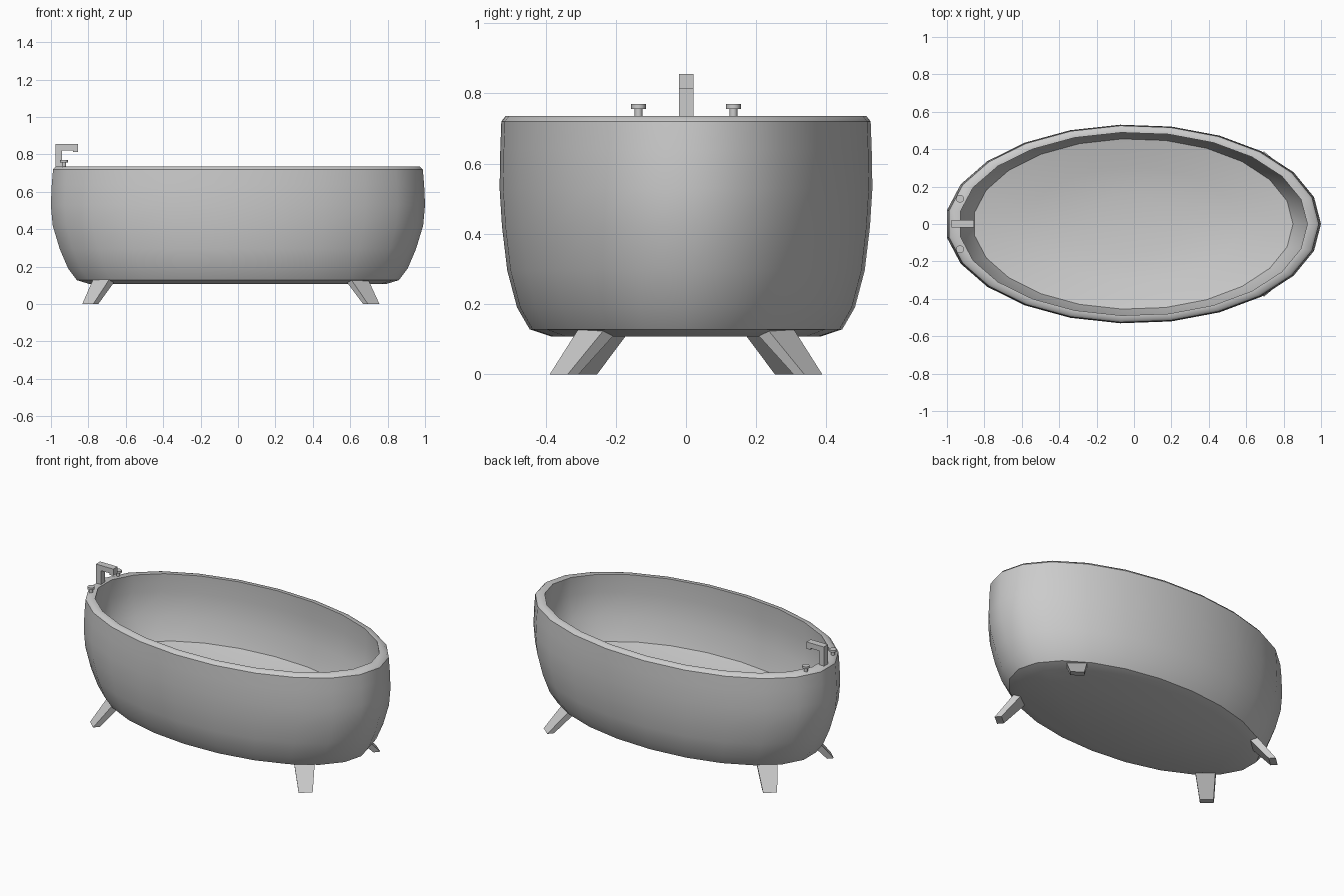
import bpy, bmesh
from math import cos, sin, pi
from mathutils import Vector

if "Cube" in bpy.data.objects:
    bpy.data.objects.remove(bpy.data.objects["Cube"])

SIDES = 23


def new_object(name, bm):
    bmesh.ops.recalc_face_normals(bm, faces=bm.faces)
    mesh = bpy.data.meshes.new(name)
    bm.to_mesh(mesh)
    bm.free()
    ob = bpy.data.objects.new(name, mesh)
    bpy.context.collection.objects.link(ob)
    return ob


def lathe(name, profile, sides, centre=(0, 0), sharp_rings=()):
    """Stack of elliptical rings (rx, ry, z), capped at both ends."""
    bm = bmesh.new()
    rings = [[bm.verts.new((centre[0] + rx * cos(2 * pi * i / sides),
                            centre[1] + ry * sin(2 * pi * i / sides), z))
              for i in range(sides)] for rx, ry, z in profile]
    for a, b in zip(rings, rings[1:]):
        for i in range(sides):
            j = (i + 1) % sides
            bm.faces.new((a[i], a[j], b[j], b[i]))
    bm.faces.new(rings[0][::-1])
    bm.faces.new(rings[-1])
    for f in bm.faces:
        f.smooth = True
    for k in sharp_rings:
        for i in range(sides):
            bm.edges.get((rings[k][i], rings[k][(i + 1) % sides])).smooth = False
    return new_object(name, bm)


# Tub: outer shell from the base up, over the rim, down the bulging
# inner wall to the dished basin floor
tub_profile = [
    (0.80, 0.386, 0.108), (0.865, 0.446, 0.128), (0.912, 0.482, 0.19),
    (0.957, 0.510, 0.295), (0.995, 0.525, 0.42), (1.005, 0.532, 0.53),
    (1.000, 0.530, 0.64), (0.993, 0.527, 0.720), (0.978, 0.515, 0.735),
    (0.932, 0.490, 0.735), (0.942, 0.496, 0.62), (0.924, 0.489, 0.47),
    (0.855, 0.456, 0.335), (0.57, 0.304, 0.295), (0.28, 0.152, 0.272),
]
lathe("tub", tub_profile, SIDES, (-0.005, 0), (1, 7, 9, 12))


# Legs: tapered, splayed blocks
def leg(name, top, foot, out):
    out = Vector((*out, 0)).normalized()
    side = Vector((-out.y, out.x, 0))
    top, foot = Vector(top), Vector(foot)
    top = top + (top - foot) * 0.15         # sink the top into the tub
    bm = bmesh.new()
    loops = []
    for c, w, t in ((foot, 0.08, 0.04), (top, 0.12, 0.055)):
        loops.append([bm.verts.new(c + side * w / 2 * s + out * t / 2 * o)
                      for s, o in ((-1, -1), (1, -1), (1, 1), (-1, 1))])
    a, b = loops
    for i in range(4):
        j = (i + 1) % 4
        bm.faces.new((a[i], a[j], b[j], b[i]))
    bm.faces.new(a[::-1])
    bm.faces.new(b)
    new_object(name, bm)


for label, s in (("front", -1), ("back", 1)):
    leg(label + "_right_leg", (0.64, s * 0.255, 0.12), (0.713, s * 0.347, 0), (0.64, s * 0.77))
    leg(label + "_left_leg", (-0.72, s * 0.222, 0.12), (-0.79, s * 0.295, 0), (-0.68, s * 0.73))

# Faucet: hooked side outline extruded across y
outline = [(-0.976, 0.73), (-0.942, 0.73), (-0.942, 0.822), (-0.882, 0.822),
           (-0.882, 0.812), (-0.855, 0.812), (-0.855, 0.855), (-0.976, 0.855)]
bm = bmesh.new()
face = bm.faces.new([bm.verts.new((x, -0.020, z)) for x, z in outline])
ext = bmesh.ops.extrude_face_region(bm, geom=[face])["geom"]
bmesh.ops.translate(bm, vec=(0, 0.042, 0),
                    verts=[v for v in ext if isinstance(v, bmesh.types.BMVert)])
new_object("faucet", bm)

# Tap handles: stem with a wider cap
for label, s in (("front", -1), ("back", 1)):
    lathe(label + "_tap_handle",
          [(0.011, 0.011, 0.73), (0.011, 0.011, 0.756), (0.021, 0.021, 0.756),
           (0.021, 0.021, 0.770)], 12, (-0.930, s * 0.135), (0, 1, 2, 3))
